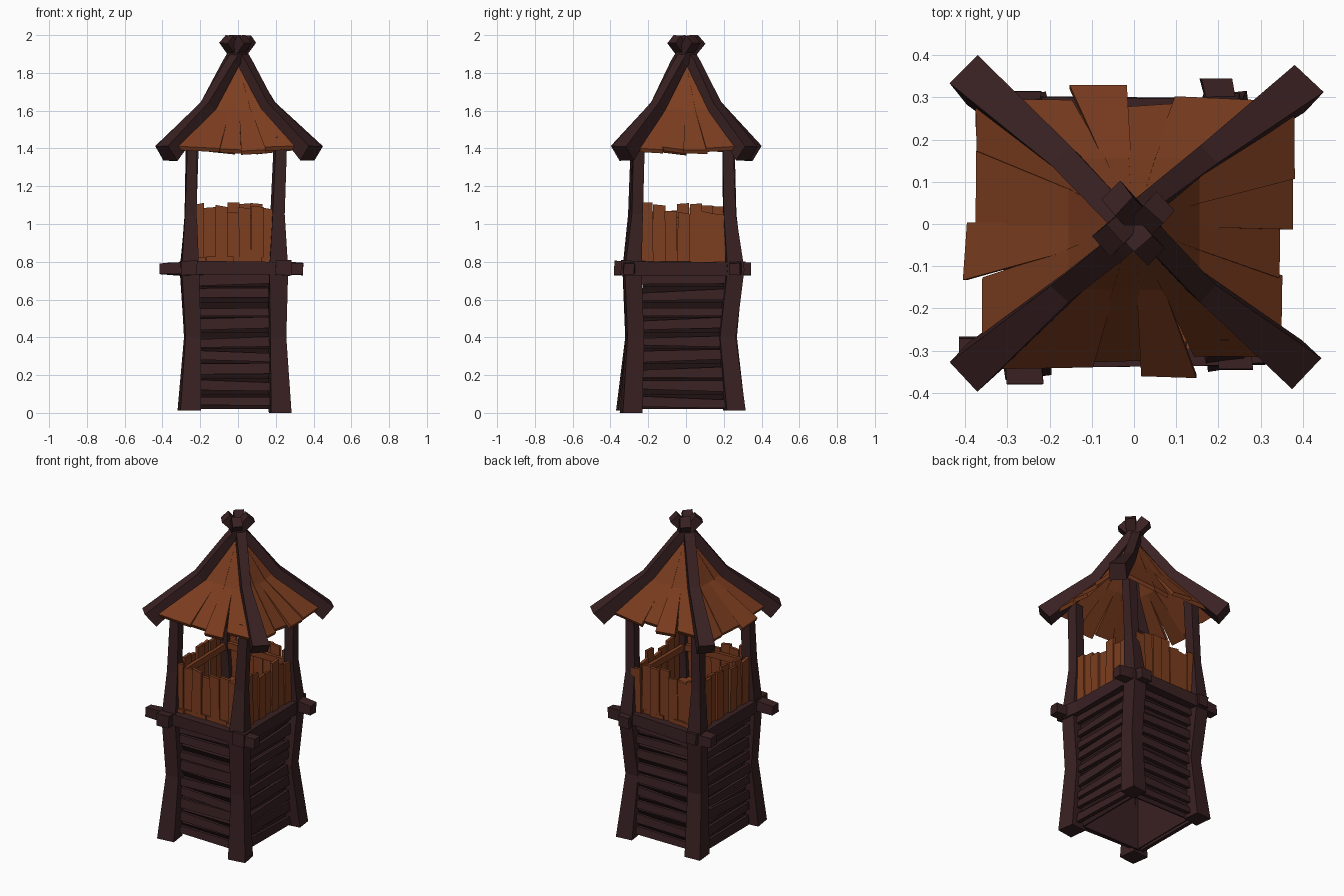
import bpy, bmesh, math, random
from mathutils import Vector as V

if "Cube" in bpy.data.objects:
    bpy.data.objects.remove(bpy.data.objects["Cube"])

random.seed(7)
CX, CY = -0.025, -0.015          # the shaft leans slightly off centre


def material(name, rgb):
    m = bpy.data.materials.new(name)
    m.diffuse_color = (*rgb, 1)
    m.use_nodes = True
    m.node_tree.nodes["Principled BSDF"].inputs["Base Color"].default_value = m.diffuse_color
    return m


DARK = material("dark timber", (0.041, 0.015, 0.016))
BROWN = material("warm brown boards", (0.203, 0.047, 0.014))


def j(a):
    return random.uniform(-a, a)


def finish(bm, name, mat):
    bmesh.ops.recalc_face_normals(bm, faces=bm.faces)
    me = bpy.data.meshes.new(name)
    bm.to_mesh(me)
    bm.free()
    me.materials.append(mat)
    ob = bpy.data.objects.new(name, me)
    bpy.context.collection.objects.link(ob)


def skin(bm, rings):
    """Join equal rings of points into a closed solid."""
    vs = [[bm.verts.new(p) for p in r] for r in rings]
    n = len(vs[0])
    for a, b in zip(vs, vs[1:]):
        for i in range(n):
            bm.faces.new((a[i], a[(i + 1) % n], b[(i + 1) % n], b[i]))
    bm.faces.new(vs[0][::-1])
    bm.faces.new(vs[-1])


def beam(name, path, halves, side, mat=DARK, wobble=0.005):
    """Rough square timber along a path with varying half thickness."""
    pts = [V(p) for p in path]
    side = V(side).normalized()
    rings = []
    for i, (p, h) in enumerate(zip(pts, halves)):
        t = (pts[min(i + 1, len(pts) - 1)] - pts[max(i - 1, 0)]).normalized()
        up = t.cross(side).normalized()
        rings.append([p + side * (sx * h + j(wobble)) + up * (sy * h + j(wobble))
                      for sx, sy in ((-1, -1), (1, -1), (1, 1), (-1, 1))])
    bm = bmesh.new()
    skin(bm, rings)
    finish(bm, name, mat)


def frame(k, d, cx=CX, cy=CY):
    """Mapping (u along wall, out from wall, z) for side k: front, right, back, left."""
    a = k * math.pi / 2
    c, s = math.cos(a), math.sin(a)

    def at(u, out, z):
        r = d + out
        return V((cx + u * c + r * s, cy + u * s - r * c, z))
    return at


SIDES = ("front", "right", "back", "left")

# corner posts, pinched at mid height and thinner above the deck
posts = {
    "front_left": [(-.257, -.308), (-.237, -.275), (-.258, -.29), (-.25, -.268), (-.243, -.256)],
    "front_right": [(.222, -.29), (.205, -.27), (.212, -.285), (.21, -.264), (.226, -.25)],
    "back_left": [(-.252, .258), (-.237, .22), (-.255, .254), (-.25, .232), (-.24, .222)],
    "back_right": [(.225, .262), (.205, .22), (.212, .262), (.21, .232), (.222, .222)],
}
for name, xy in posts.items():
    zs = (0, .4, .76, 1.05, 1.46)
    path = [(x, y, z) for (x, y), z in zip(xy, zs)]
    beam(name + "_post", path, (.053, .041, .046, .031, .028), (1, .12, 0))
    # level the foot on the ground
    me = bpy.data.objects[name + "_post"].data
    for v in me.vertices:
        if v.co.z < .1:
            v.co.z = 0.0 if name == "front_right" else 0.012

# lower walls: skewed horizontal boards over an inner layer leaning outwards
for k, side in enumerate(SIDES):
    at = frame(k, .24 if k % 2 else .262)
    bm = bmesh.new()
    n, w = 9, .225
    pitch = .73 / n
    for i in range(n):
        z = .02 + i * pitch
        a0, b0 = z + random.uniform(0, .026), z + random.uniform(0, .026)
        h = pitch * .6
        a1, b1 = a0 + h + j(.012), b0 + h + j(.012)
        o = j(.005)
        skin(bm, [[at(-w, -.012 + o, a0), at(-w, .012 + o, a0), at(-w, .006 + o, a1), at(-w, -.012 + o, a1)],
                  [at(w, -.012 - o, b0), at(w, .012 - o, b0), at(w, .006 - o, b1), at(w, -.012 - o, b1)]])
    finish(bm, side + "_wall_boards", DARK)
    bm = bmesh.new()
    for i in range(2 * n):
        z, q = .02 + i * pitch / 2, pitch / 2
        prof = ((-.042, z), (-.034, z), (-.006, z + q), (-.042, z + q))
        skin(bm, [[at(u, o, zz) for o, zz in prof] for u in (-w + .01, w - .01)])
    finish(bm, side + "_inner_boards", DARK)

# log style deck beams, passing each other at the corners
beam("front_deck_beam", [(-.415, -.298, .762), (-.2, -.3, .765), (.2, -.302, .768), (.345, -.3, .765)],
     (.03, .036, .034, .029), (0, 1, 0))
beam("back_deck_beam", [(-.375, .26, .765), (-.2, .262, .762), (.2, .262, .768), (.345, .26, .762)],
     (.03, .036, .035, .03), (0, 1, 0))
beam("left_deck_beam", [(-.258, -.38, .768), (-.27, -.2, .765), (-.27, .2, .762), (-.25, .315, .765)],
     (.04, .036, .035, .035), (1, 0, 0))
beam("right_deck_beam", [(.24, -.345, .77), (.228, -.2, .765), (.226, .2, .762), (.195, .345, .762)],
     (.04, .036, .035, .036), (1, 0, 0))

# deck floor planks
bm = bmesh.new()
for i in range(6):
    x0 = -.24 + i * .073
    e0, e1 = -.29 + j(.012), .258 + j(.012)
    z = .814 + j(.004)
    skin(bm, [[(x0, e, z - .022), (x0 + .07, e, z - .022), (x0 + .07, e, z + .012), (x0, e, z + .012)]
              for e in (e0, e1)])
finish(bm, "deck_floor", BROWN)

# railing: uneven upright boards with a lengthwise rail on the inside
for k, side in enumerate(SIDES):
    at = frame(k, .237 if k % 2 else .26)
    bm = bmesh.new()
    n = 7
    for i in range(n):
        u0 = -.222 + i * .444 / n
        u1 = u0 + .444 / n + .001
        top = 1.085 + j(.03)
        o, lean = .005 * (-1) ** i + j(.003), j(.005)
        skin(bm, [[at(u0 + s, o - .009, z0), at(u1 + s, o - .009, z1),
                   at(u1 + s, o + .009, z1), at(u0 + s, o + .009, z0)]
                  for s, z0, z1 in ((0, .80, .80), (lean, top, top + j(.014)))])
    finish(bm, side + "_railing_boards", BROWN)
    bm = bmesh.new()
    skin(bm, [[at(u, -.035, z), at(u, -.012, z), at(u, -.012, z + .04), at(u, -.035, z + .04)]
              for u, z in ((-.22, 1.0 + j(.01)), (.22, 1.0 + j(.01)))])
    finish(bm, side + "_railing_bar", BROWN)

# roof boards: (start, end, reach) across each eave, bent once and tapering to the peak
roof = {
    "front": [(-.33, -.10, .345), (-.10, .02, .33), (.02, .145, .36), (.145, .32, .315)],
    "right": [(-.31, -.125, .355), (-.125, -.01, .345), (-.01, .11, .38), (.11, .30, .375)],
    "back": [(-.30, -.10, .30), (-.10, .02, .285), (.02, .15, .325), (.15, .34, .30)],
    "left": [(-.30, -.17, .37), (-.17, .0, .375), (.0, .13, .40), (.13, .31, .365)],
}
for k, side in enumerate(SIDES):
    at = frame(k, 0, 0, 0)
    bm = bmesh.new()
    for i, (u0, u1, reach) in enumerate(roof[side]):
        rings = []
        lift = .008 * (i % 2)
        for f, z, r in ((1, 1.388, reach), (.47, 1.6, .155), (.03, 1.855, .012)):
            t = .02 * f                       # board thickness shrinks upward
            a, b = u0 * f - .003, u1 * f + .003
            za = z + lift * f + .06 * f * abs(u0) + (j(.006) if f == 1 else 0)
            zb = z + lift * f + .06 * f * abs(u1) + (j(.006) if f == 1 else 0)
            ra, rb = r + (j(.007) if f == 1 else 0), r + (j(.007) if f == 1 else 0)
            rings.append([at(a, ra, za), at(b, rb, zb),
                          at(b, rb - t * .5, zb - t), at(a, ra - t * .5, za - t)])
        skin(bm, rings)
    finish(bm, side + "_roof_boards", BROWN)

# hip rafters crossing at the peak
for name, ex, ey in (("front_left", -.38, -.34), ("front_right", .385, -.333),
                     ("back_right", .393, .322), ("back_left", -.38, .342)):
    sx, sy = math.copysign(1, ex), math.copysign(1, ey)
    side = V((-sy, sx, 0)).normalized()
    path = [V((ex, ey, 1.373)), V((sx * .16, sy * .15, 1.622)),
            V((sx * .035, sy * .035, 1.85)) + side * .012,
            V((-sx * .05, -sy * .05, 1.978)) + side * .016]
    beam(name + "_rafter", path, (.05, .03, .027, .031), side, wobble=.004)
